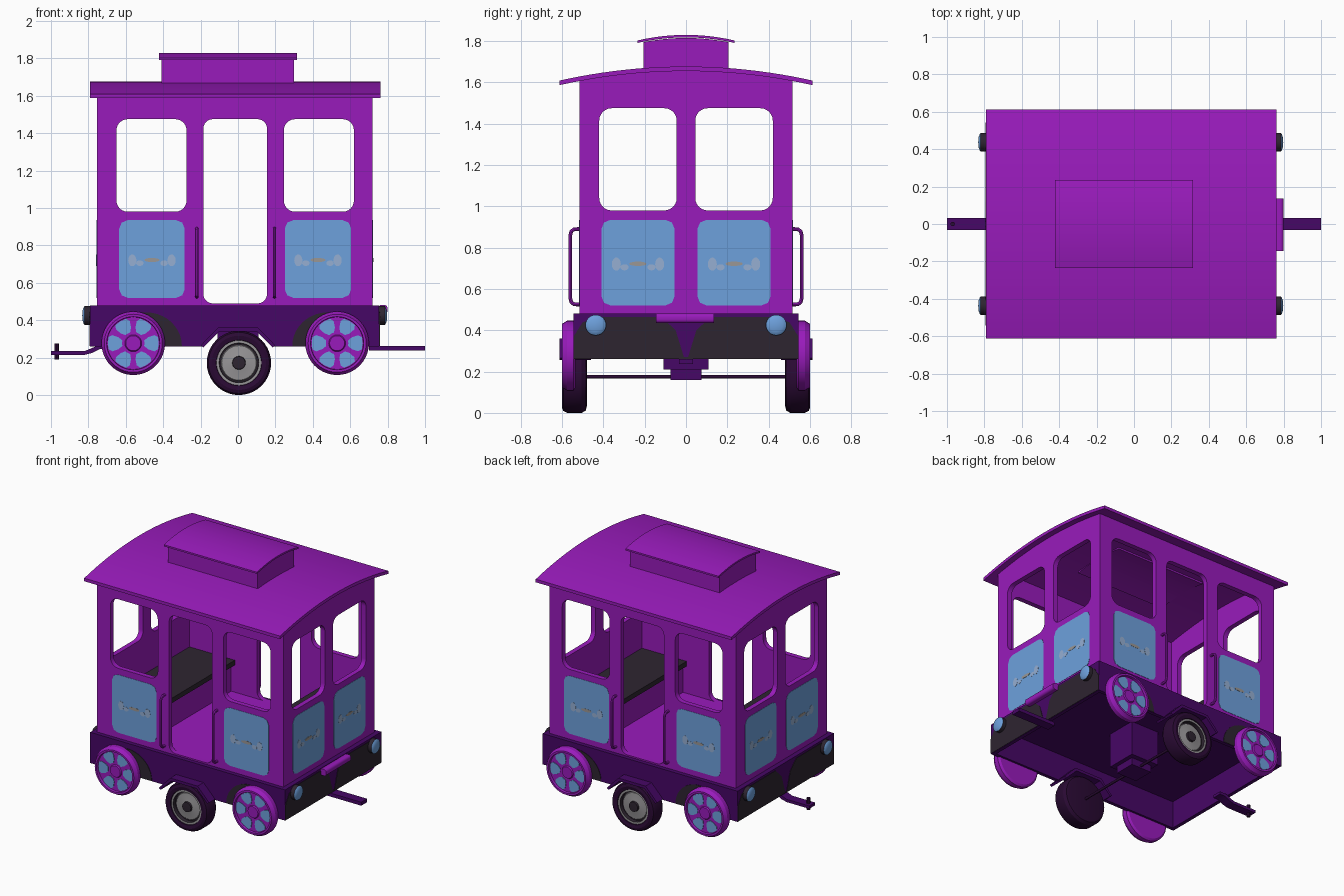
import bpy, bmesh, math
from mathutils import Vector

if "Cube" in bpy.data.objects:
    bpy.data.objects.remove(bpy.data.objects["Cube"])

def mat(name, r, g, b):
    m = bpy.data.materials.new(name)
    m.diffuse_color = (r, g, b, 1)
    m.use_nodes = True
    m.node_tree.nodes["Principled BSDF"].inputs["Base Color"].default_value = m.diffuse_color
    return m

PURPLE = mat("bright purple", .318, .011, .50)
DARK = mat("dark purple", .062, .002, .133)
BLUE = mat("sky blue", .155, .355, .72)
BLACK = mat("charcoal", .027, .018, .03)
TYRE = mat("tyre black", .023, .003, .034)
GREY = mat("rim grey", .31, .30, .31)
PALE = mat("pale blue", .305, .43, .65)
TAN = mat("warm grey", .33, .31, .30)

def finish(name, bm, mats):
    bmesh.ops.remove_doubles(bm, verts=bm.verts, dist=1e-5)
    bmesh.ops.recalc_face_normals(bm, faces=bm.faces)
    me = bpy.data.meshes.new(name)
    for m in mats:
        me.materials.append(m)
    bm.to_mesh(me)
    bm.free()
    ob = bpy.data.objects.new(name, me)
    bpy.context.collection.objects.link(ob)
    return ob

def curve_mesh(dim, loops, cyclic, **kw):
    cu = bpy.data.curves.new("tmp", 'CURVE')
    cu.dimensions = dim
    for k, v in kw.items():
        setattr(cu, k, v)
    for pts in loops:
        s = cu.splines.new('POLY')
        s.points.add(len(pts) - 1)
        for p, q in zip(s.points, pts):
            p.co = (q[0], q[1], q[2] if len(q) > 2 else 0, 1)
        s.use_cyclic_u = cyclic
    ob = bpy.data.objects.new("tmp", cu)
    bpy.context.collection.objects.link(ob)
    dg = bpy.context.evaluated_depsgraph_get()
    me = bpy.data.meshes.new_from_object(ob.evaluated_get(dg))
    bm = bmesh.new()
    bm.from_mesh(me)
    bpy.data.objects.remove(ob)
    bpy.data.curves.remove(cu)
    bpy.data.meshes.remove(me)
    for f in bm.faces:
        f.material_index = 0
    return bm

def prism(name, loops, axis, a, b, m):
    """Outline (with holes) extruded from a to b along an axis."""
    a, b = min(a, b), max(a, b)
    bm = curve_mesh('2D', loops, True, fill_mode='BOTH', extrude=(b - a) / 2)
    for v in bm.verts:
        u, w, h = v.co
        h += (a + b) / 2
        v.co = {'x': (h, u, w), 'y': (u, h, w), 'z': (u, w, h)}[axis]
    return finish(name, bm, [m])

def rrect(u0, u1, v0, v1, r=0, n=6):
    if r == 0:
        return [(u0, v0), (u1, v0), (u1, v1), (u0, v1)]
    out = []
    for k, (cu, cv) in enumerate([(u1 - r, v1 - r), (u0 + r, v1 - r), (u0 + r, v0 + r), (u1 - r, v0 + r)]):
        for i in range(n + 1):
            t = math.pi / 2 * (k + i / n)
            out.append((cu + r * math.cos(t), cv + r * math.sin(t)))
    return out

def box(name, x0, x1, y0, y1, z0, z1, m):
    return prism(name, [rrect(x0, x1, y0, y1)], 'z', z0, z1, m)

def ellipse(cu, cv, a, b, n=14):
    return [(cu + a * math.cos(2 * math.pi * i / n), cv + b * math.sin(2 * math.pi * i / n)) for i in range(n)]

def lathe(name, prof, mats, loc, axis, sgn, n=40):
    """Spin (radius, height) points; mats gives one material per segment."""
    slots = list(dict.fromkeys(mats))
    bm = bmesh.new()
    rings = []
    for r, h in prof:
        ring = []
        for i in range(n):
            c, s = r * math.cos(2 * math.pi * i / n), r * math.sin(2 * math.pi * i / n)
            p = {'x': (sgn * h, c, s), 'y': (c, sgn * h, s), 'z': (c, s, sgn * h)}[axis]
            ring.append(bm.verts.new(Vector(loc) + Vector(p)))
        rings.append(ring)
    for k in range(len(prof) - 1):
        for i in range(n):
            j = (i + 1) % n
            f = bm.faces.new((rings[k][i], rings[k][j], rings[k + 1][j], rings[k + 1][i]))
            f.material_index = slots.index(mats[k])
    return finish(name, bm, slots)

def arc_band(half, top, drop, thick, n=24):
    ys = [half * (2 * i / n - 1) for i in range(n + 1)]
    f = lambda y: top - drop * (y / half) ** 2
    return [(y, f(y)) for y in ys] + [(y, f(y) - thick) for y in reversed(ys)]

X0, X1, W = -.755, .72, .515

# Underframe: hollow skirt open below, notched for the middle wheels, plus floor
notch = [(-.19, .26), (-.1, .35), (.1, .35), (.19, .26)]
for s in (-1, 1):
    prism("underframe_side", [[(-.79, .26)] + notch + [(.755, .26), (.755, .47), (-.79, .47)]], 'y', s * .52, s * .545, DARK)
box("underframe_end", -.79, -.765, -.52, .52, .26, .47, DARK)
box("underframe_end", .73, .755, -.52, .52, .26, .47, DARK)
box("underframe_deck", -.79, .755, -.545, .545, .455, .48, DARK)
box("floor", X0 + .01, X1 - .01, -.505, .505, .475, .49, PURPLE)

# Panel with small painted marks
def panel(name, u0, u1, axis, face, sgn):
    c = (u0 + u1) / 2
    prism(name, [rrect(u0, u1, .52, .935, .045, 2)], axis, face, face + sgn * .002, BLUE)
    marks = [ellipse(c + d, .72 + e, a, b) for d, e, a, b in
             ((-.105, 0, .022, .032), (.105, 0, .022, .032), (-.065, -.015, .02, .015), (.065, -.015, .02, .015))]
    for mk in marks:
        prism(name + "_mark", [mk], axis, face, face + sgn * .003, PALE)
    prism(name + "_centre_mark", [ellipse(c, .722, .042, .011)], axis, face, face + sgn * .0035, TAN)

# Side walls with windows, doorway, panels, rails, arches
for s in (-1, 1):
    prism("side_wall", [rrect(X0, X1, .48, 1.612), rrect(-.65, -.275, .98, 1.475, .06),
                        rrect(-.185, .155, .49, 1.475, .05), rrect(.245, .62, .98, 1.475, .06)],
          'y', s * (W - .035), s * W, PURPLE)
    panel("side_panel", -.635, -.285, 'y', s * W, s)
    panel("side_panel", .25, .605, 'y', s * W, s)
    for x in (-.22, .195):
        pts = [(x, s * y, z) for y, z in ((.505, .525), (.54, .525), (.555, .535), (.56, .555),
                                          (.56, .86), (.555, .88), (.54, .89), (.505, .89))]
        finish("door_rail", curve_mesh('3D', [pts], False, bevel_depth=.009, bevel_resolution=2), [PURPLE])
    for x in (-.49, .48):
        half = [(x + .19 * math.cos(math.pi * i / 20), .262 + .18 * math.sin(math.pi * i / 20)) for i in range(21)]
        prism("wheel_arch", [half], 'y', s * .545, s * .548, BLACK)
    prism("fender", [[(-.185, .255), (-.1, .34), (.1, .34), (.185, .255), (.2, .265), (.108, .36), (-.108, .36), (-.2, .265)]],
          'y', s * .46, s * .612, DARK)

# End walls with two windows each, panels, black end plates and lamps
n = 24
top = [(W - 2 * W * i / n, 1.658 - .05 * (1 - 2 * i / n) ** 2) for i in range(n + 1)]
for s, face, frame in ((-1, X0, -.79), (1, X1, .755)):
    prism("end_wall", [[(-W, .48), (W, .48)] + top, rrect(-.42, -.045, .98, 1.475, .06), rrect(.045, .42, .98, 1.475, .06)],
          'x', face - s * .035, face, PURPLE)
    for u in (-.41, .055):
        panel("end_panel", u, u + .355, 'x', face, s)
    prism("end_plate", [[(-.544, .262), (.544, .262), (.544, .37), (.5, .44), (.4, .465), (.12, .465), (.05, .40), (.01, .27),
                         (-.01, .27), (-.05, .40), (-.12, .465), (-.4, .465), (-.5, .44), (-.544, .37)]],
          'x', frame, frame + s * .003, BLACK)
    for y in (-.437, .437):
        lathe("lamp", [(0, 0), (.05, 0), (.05, .03), (.046, .034), (.03, .04), (0, .043)],
              [BLACK, BLACK, BLUE, BLUE, BLUE], (frame, y, .425), 'x', s, 24)

# Bumper on one end
prism("bumper", [rrect(.75, .80, .435, .482, .018, 5)], 'y', -.145, .135, PURPLE)

# Roof and raised lantern
prism("roof", [arc_band(.612, 1.677, .068, .022)], 'x', -.79, .762, PURPLE)
prism("lantern", [arc_band(.205, 1.815, .02, .16)], 'x', -.41, .30, PURPLE)
prism("lantern_cap", [arc_band(.235, 1.83, .027, .012)], 'x', -.422, .315, PURPLE)

# Benches
for back, front in ((X0 + .036, -.36), (X1 - .036, .33)):
    inset = .03 if front > 0 else -.03
    a, b = sorted((back, front + inset))
    box("bench_base", a, b, -.478, .478, .485, .685, PURPLE)
    a, b = sorted((back, front))
    box("bench_seat", a, b, -.478, .478, .685, .72, BLACK)

# Spoked end wheels with six blue openings
for s in (-1, 1):
    for x in (-.56, .53):
        lathe("end_wheel", [(0, .535), (.155, .535), (.17, .545), (.17, .575), (.16, .59), (.155, .60),
                            (.142, .60), (.14, .582), (.045, .582), (.04, .59), (0, .59)],
              [PURPLE] * 10, (x, 0, .277), 'y', s)
        for k in range(6):
            wedge = []
            for r, spans in ((.06, (-14, 0, 14)), (.085, (22,)), (.12, (21,)), (.136, (14, 0, -14)), (.12, (-21,)), (.085, (-22,))):
                for d in spans:
                    t = math.radians(60 * k + d)
                    wedge.append((x + r * math.cos(t), .277 + r * math.sin(t)))
            prism("wheel_opening", [wedge], 'y', s * .58, s * .586, BLUE)

    # Middle road wheel
    lathe("road_wheel", [(0, .48), (.14, .48), (.16, .485), (.172, .505), (.172, .575), (.163, .594), (.145, .601), (.122, .596),
                         (.12, .59), (.106, .59), (.104, .565), (.096, .565), (.092, .57), (.04, .575),
                         (.036, .576), (.034, .59), (0, .592)],
          [TYRE] * 8 + [GREY] + [BLACK] * 2 + [GREY] * 3 + [BLACK] * 2, (0.005, 0, .172), 'y', s)

# Axle, suspension block and couplings
lathe("axle", [(0, -.5), (.009, -.5), (.009, .5), (0, .5)], [TYRE] * 3, (.005, 0, .175), 'y', 1, 12)
box("axle_carrier", -.11, .11, -.11, .11, .21, .46, DARK)
box("axle_block", -.08, .08, -.075, .075, .16, .215, DARK)
prism("rear_coupling", [[(-1, .215), (-.82, .215), (-.78, .225), (-.74, .245), (-.7, .245), (-.7, .265),
                         (-.75, .265), (-.79, .247), (-.82, .235), (-1, .235)]], 'y', -.033, .033, DARK)
lathe("coupling_pin", [(0, .19), (.012, .19), (.012, .275), (0, .275)], [TYRE] * 3, (-.97, 0, 0), 'z', 1, 12)
box("front_coupling", .70, 1.0, -.033, .033, .237, .262, DARK)

# Smooth shading with sharp edges kept
for ob in bpy.context.scene.objects:
    ob.select_set(True)
    bpy.context.view_layer.objects.active = ob
bpy.ops.object.shade_smooth_by_angle(angle=math.radians(30))
